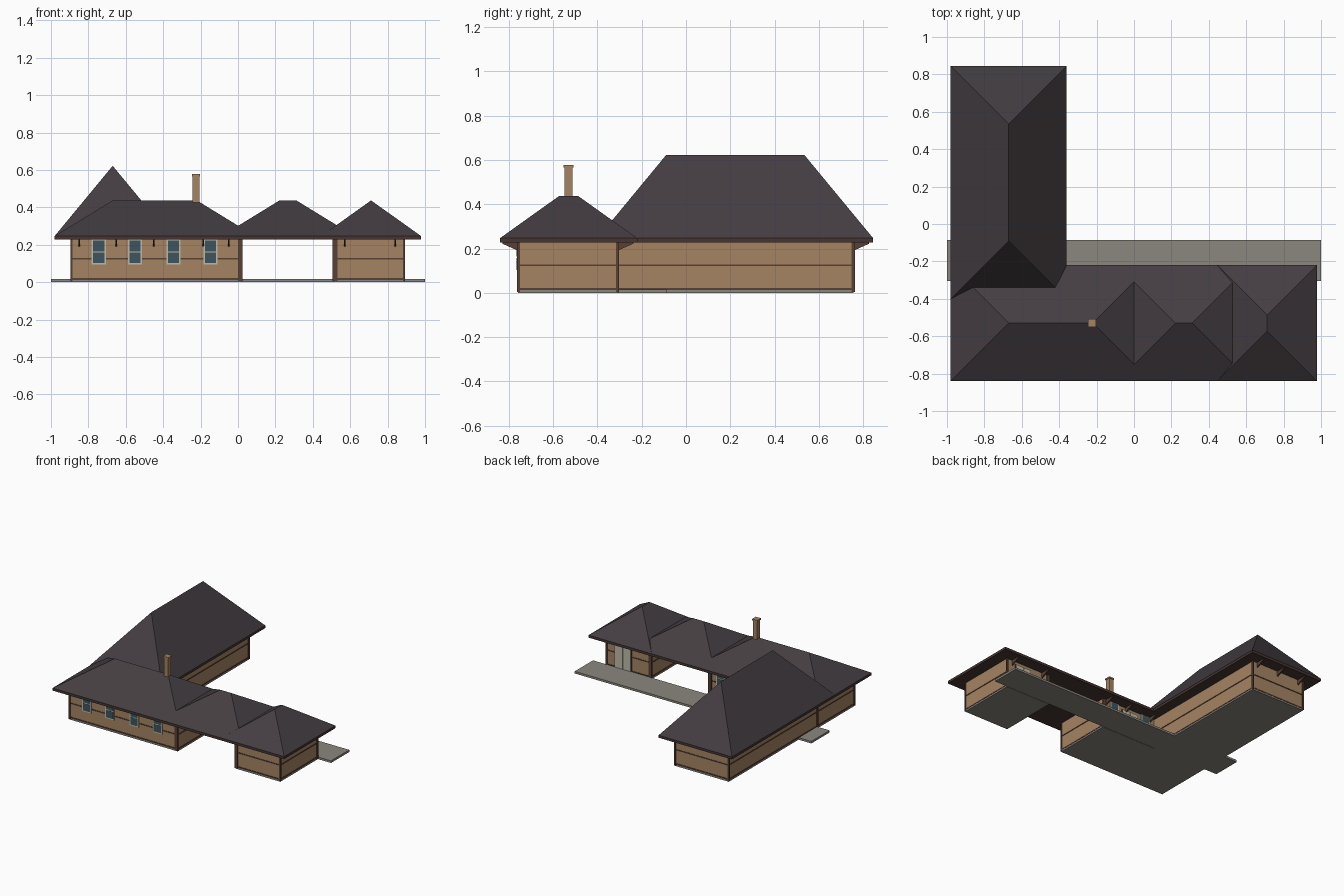
import bpy

if "Cube" in bpy.data.objects:
    bpy.data.objects.remove(bpy.data.objects["Cube"], do_unlink=True)


def material(name, rgb):
    m = bpy.data.materials.new(name)
    m.use_nodes = True
    m.diffuse_color = (*rgb, 1)
    m.node_tree.nodes["Principled BSDF"].inputs["Base Color"].default_value = (*rgb, 1)
    return m


BRICK = material("tan brick", (0.38, 0.23, 0.125))
SLATE = material("dark slate", (0.058, 0.047, 0.054))
TIMBER = material("brown timber", (0.095, 0.052, 0.036))
EAVE = material("dark eave", (0.06, 0.036, 0.032))
STONE = material("grey paving", (0.26, 0.24, 0.21))
CREAM = material("cream paint", (0.52, 0.5, 0.4))
GLASS = material("blue grey glass", (0.048, 0.09, 0.115))


def mesh(name, verts, faces, *mats):
    me = bpy.data.meshes.new(name)
    me.from_pydata(verts, [], faces)
    for m in mats:
        me.materials.append(m)
    ob = bpy.data.objects.new(name, me)
    bpy.context.collection.objects.link(ob)
    return ob


BOX_FACES = [(0, 1, 3, 2), (4, 6, 7, 5), (0, 4, 5, 1), (2, 3, 7, 6), (0, 2, 6, 4), (1, 5, 7, 3)]


def box(name, xs, ys, zs, mat):
    return mesh(name, [(x, y, z) for x in xs for y in ys for z in zs], BOX_FACES, mat)


EAVE_LOW, EAVE_TOP = 0.228, 0.247


def hip_roof(name, x0, x1, y0, y1, top):
    """Hipped roof with a fascia band and a flat soffit."""
    run = min(x1 - x0, y1 - y0) / 2
    corners = [(x0, y0), (x1, y0), (x1, y1), (x0, y1)]
    verts = [(x, y, z) for z in (EAVE_LOW, EAVE_TOP) for x, y in corners]
    along_x = x1 - x0 > y1 - y0
    verts += [(x0 + run, y0 + run, top), (x1 - run, y1 - run, top)]
    if along_x:
        slopes = [(4, 5, 9, 8), (5, 6, 9), (6, 7, 8, 9), (7, 4, 8)]
    else:
        slopes = [(4, 5, 8), (5, 6, 9, 8), (6, 7, 9), (7, 4, 8, 9)]
    sides = [(i, (i + 1) % 4, (i + 1) % 4 + 4, i + 4) for i in range(4)]
    ob = mesh(name, verts, slopes + sides + [(3, 2, 1, 0)], SLATE, EAVE)
    for p in ob.data.polygons:
        p.material_index = 0 if p.normal.z > 0.1 else 1


def building(name, x0, x1, y0, y1):
    """Brick block on a slab, with base and belt trim."""
    def layer(part, g, z0, z1, mat):
        box(name + part, (x0 - g, x1 + g), (y0 - g, y1 + g), (z0, z1), mat)
    layer("_floor", 0.002, 0, 0.012, STONE)
    layer("_base_trim", 0.004, 0.012, 0.021, TIMBER)
    layer("_walls", 0, 0.01, 0.235, BRICK)
    layer("_belt_trim", 0.003, 0.121, 0.129, TIMBER)


def post(name, x, y, w=0.012):
    box(name, (x - w / 2, x + w / 2), (y - 0.007, y + 0.007), (0.005, 0.232), TIMBER)


def plate(name, x0, x1, z0, z1, wall, side, depth, mat):
    box(name, (x0, x1), sorted((wall - side * 0.002, wall + side * depth)), (z0, z1), mat)


def window(name, x, wall, side, low=0.095, high=0.228, half=0.038):
    plate(name + "_frame", x - half, x + half, low, high, wall, side, 0.006, CREAM)
    mid = (low + high) / 2
    for part, a, b in (("_lower_pane", low + 0.008, mid - 0.003),
                       ("_upper_pane", mid + 0.003, high - 0.005)):
        plate(name + part, x - half + 0.008, x + half - 0.008, a, b, wall, side, 0.0075, GLASS)


def bracket(name, x, wall, side):
    """Triangular timber bracket below the eave."""
    prof = [(wall, 0.232), (wall + side * 0.072, 0.232), (wall + side * 0.072, 0.222), (wall, 0.19)]
    verts = [(x + dx, y, z) for dx in (-0.004, 0.004) for y, z in prof]
    faces = [(3, 2, 1, 0), (4, 5, 6, 7)]
    faces += [(i, (i + 1) % 4, (i + 1) % 4 + 4, i + 4) for i in range(4)]
    mesh(name, verts, faces, TIMBER)


FRONT, INNER, BACK = -0.757, -0.31, 0.755
WEST, EAST = -0.89, 0.887

# Wall blocks
building("front_block", WEST, 0.02, FRONT, INNER)
building("rear_wing", WEST, -0.44, -0.4, BACK)
building("end_block", 0.512, EAST, FRONT, INNER)

# Long paved platform
box("platform", (-1, 1), (-0.305, -0.085), (0, 0.016), STONE)

# Corner posts
for x in (WEST, EAST):
    for y in (FRONT, INNER):
        post("corner_post", x, y)
for x in (WEST, -0.44):
    post("wing_corner_post", x, BACK)
for x in (0.012, 0.518):
    for y in (FRONT, INNER):
        post("passage_post", x, y, 0.026)

# Roofs
hip_roof("front_roof", -0.98, 0.09, -0.84, -0.22, 0.437)
hip_roof("passage_roof", -0.088, 0.622, -0.84, -0.22, 0.437)
hip_roof("end_roof", 0.445, 0.978, -0.84, -0.22, 0.437)
hip_roof("wing_roof", -0.98, -0.36, -0.40, 0.845, 0.622)

# Chimney
box("chimney", (-0.243, -0.207), (-0.548, -0.512), (0.35, 0.57), BRICK)
box("chimney_cap", (-0.247, -0.203), (-0.552, -0.508), (0.566, 0.577), BRICK)

# Windows and doors
for x in (-0.745, -0.55, -0.345, -0.147):
    window("front_window", x, FRONT, -1)
for x in (-0.36, -0.08):
    window("platform_window", x, INNER, 1)
for name, left in (("house_door", -0.285), ("end_door", 0.68)):
    plate(name + "_surround", left - 0.006, left + 0.136, 0.012, 0.206, INNER, 1, 0.005, TIMBER)
    for x in (left, left + 0.067):
        plate(name + "_leaf", x, x + 0.063, 0.016, 0.2, INNER, 1, 0.008, CREAM)

# Eave brackets
for x in (-0.85, -0.65, -0.45, -0.185, -0.05, 0.57, 0.84):
    bracket("front_bracket", x, FRONT, -1)
for x in (-0.4, -0.185, -0.01, 0.57, 0.84):
    bracket("platform_bracket", x, INNER, 1)
for x in (-0.85, -0.665, -0.48):
    bracket("wing_bracket", x, BACK, 1)
